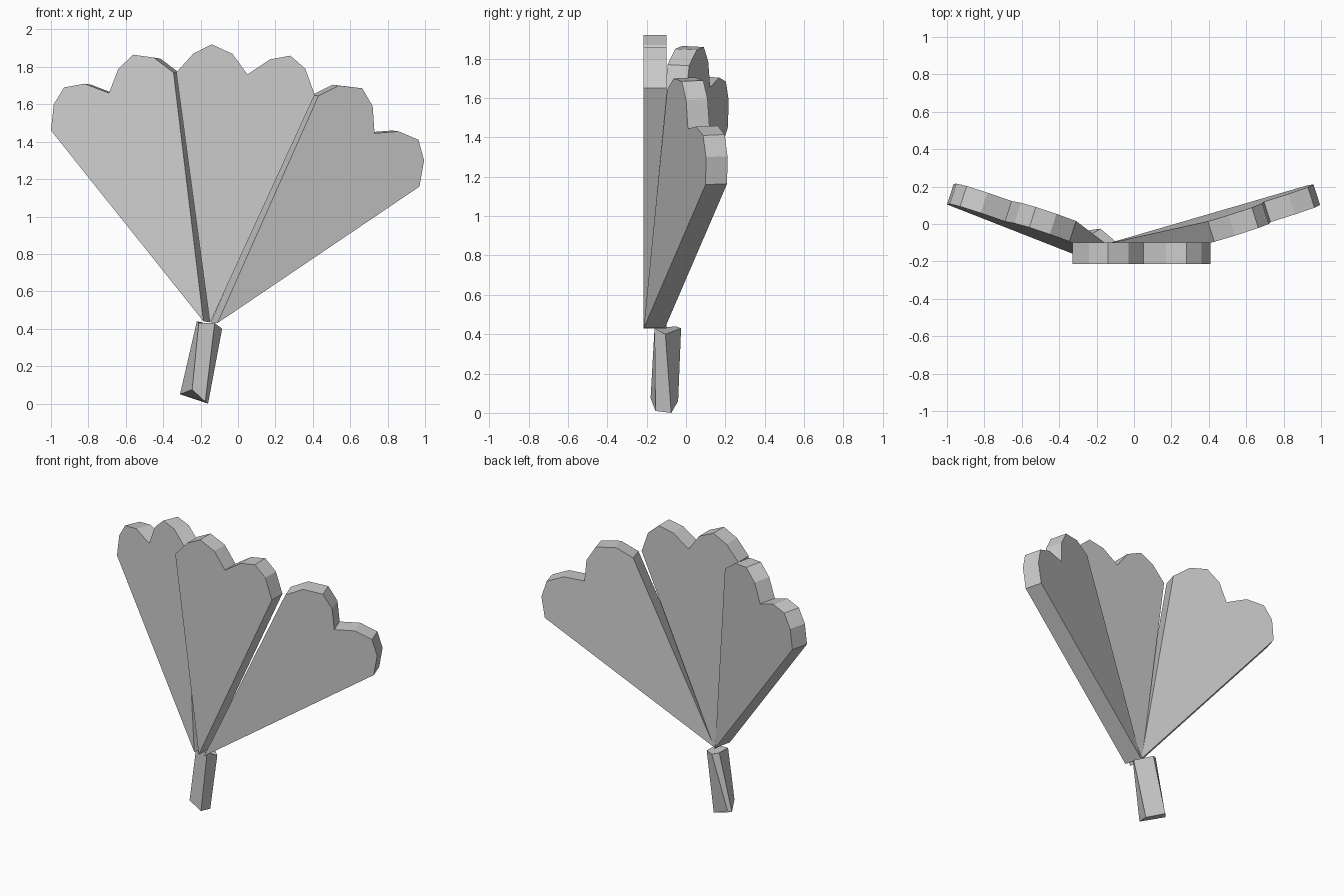
import bpy, bmesh
from mathutils import Vector

cube = bpy.data.objects.get("Cube")
if cube:
    bpy.data.objects.remove(cube, do_unlink=True)

grey = bpy.data.materials.new("plain_grey")
grey.use_nodes = True
colour = (0.6, 0.6, 0.6, 1)
grey.diffuse_color = colour
grey.node_tree.nodes["Principled BSDF"].inputs["Base Color"].default_value = colour

THICKNESS = 0.115
FRONT = -0.215


def loft(name, first, second):
    """Closed solid between two matching rings of points."""
    bm = bmesh.new()
    a = [bm.verts.new(p) for p in first]
    b = [bm.verts.new(p) for p in second]
    bm.faces.new(a)
    bm.faces.new(b[::-1])
    for i in range(len(a)):
        j = (i + 1) % len(a)
        bm.faces.new((a[j], a[i], b[i], b[j]))
    bmesh.ops.recalc_face_normals(bm, faces=bm.faces)
    mesh = bpy.data.meshes.new(name)
    bm.to_mesh(mesh)
    bm.free()
    mesh.materials.append(grey)
    obj = bpy.data.objects.new(name, mesh)
    bpy.context.collection.objects.link(obj)
    return obj


def panel(name, outline, turn, lean):
    """Scalloped wedge on a tilted plane; the first outline point is its tip."""
    tip_x, tip_z = outline[0]
    front = [Vector((x, FRONT + turn * (x - tip_x) + lean * (z - tip_z), z))
             for x, z in outline]
    push = Vector((-turn, 1, -lean)).normalized() * THICKNESS
    return loft(name, front, [p + push for p in front])


# Fan panels
panel("centre_panel", [
    (-0.15, 0.43), (-0.33, 1.77), (-0.24, 1.87), (-0.14, 1.92), (-0.03, 1.87),
    (0.05, 1.76), (0.17, 1.84), (0.28, 1.86), (0.36, 1.79), (0.41, 1.65)], 0, 0)
panel("right_panel", [
    (-0.185, 0.44), (-1.0, 1.46), (-0.985, 1.6), (-0.93, 1.69), (-0.82, 1.71),
    (-0.69, 1.66), (-0.64, 1.79), (-0.56, 1.865), (-0.45, 1.85),
    (-0.345, 1.77)], -0.327, 0.052)
panel("left_panel", [
    (-0.11, 0.43), (0.43, 1.645), (0.54, 1.7), (0.665, 1.685), (0.72, 1.59),
    (0.73, 1.445), (0.86, 1.455), (0.965, 1.41), (0.995, 1.3),
    (0.97, 1.16)], 0.321, -0.044)

# Twisted stem
loft("stem",
     [(-0.245, -0.18, 0.075), (-0.175, -0.155, 0.01), (-0.16, -0.075, 0),
      (-0.29, -0.04, 0.06), (-0.31, -0.06, 0.05)],
     [(-0.21, -0.16, 0.43), (-0.125, -0.16, 0.43), (-0.085, -0.105, 0.4),
      (-0.18, -0.025, 0.43), (-0.22, -0.05, 0.44)])
